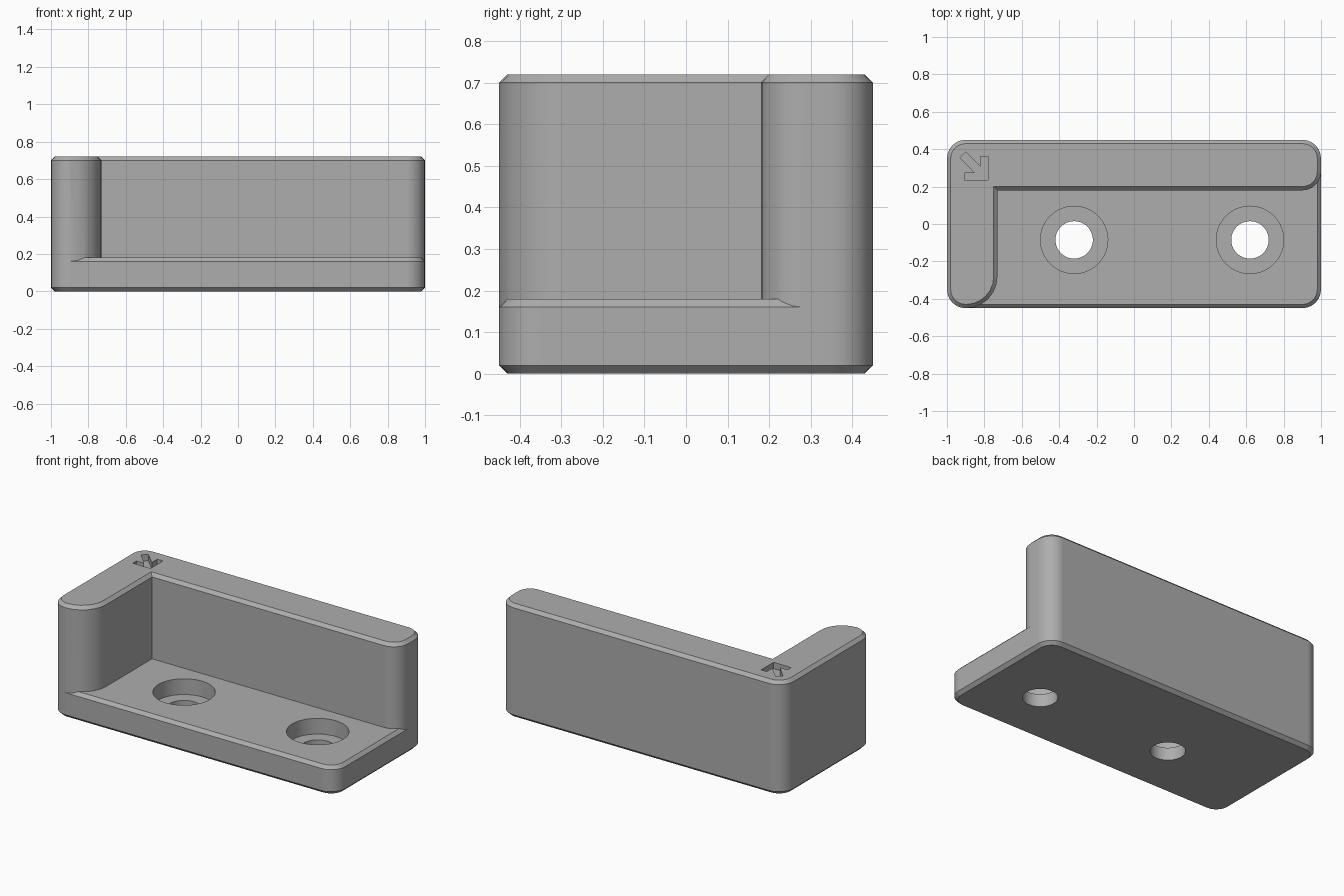
import bpy, bmesh, math
from mathutils import Vector

default = bpy.data.objects.get("Cube")
if default:
    bpy.data.objects.remove(default, do_unlink=True)

grey = bpy.data.materials.new("plain_grey")
grey.use_nodes = True
COLOUR = (0.42, 0.42, 0.42, 1)
grey.diffuse_color = COLOUR
grey.node_tree.nodes["Principled BSDF"].inputs["Base Color"].default_value = COLOUR

CHAMFER, PLATE_TOP, WALL_TOP = 0.02, 0.18, 0.72
ARC_STEPS = 6


def rounded(corners, inset=0.0):
    """Counter-clockwise right-angled outline with rounded corners, pulled in by inset."""
    points = []
    for i, (x, y, r) in enumerate(corners):
        p = Vector((x, y))
        before = (p - Vector(corners[i - 1][:2])).normalized()
        after = (Vector(corners[(i + 1) % len(corners)][:2]) - p).normalized()
        n1 = Vector((before.y, -before.x))
        n2 = Vector((after.y, -after.x))
        if r == 0:
            points.append(p - inset * (n1 + n2))
            continue
        centre = p - r * (n1 + n2)
        for k in range(ARC_STEPS + 1):
            a = math.pi / 2 * k / ARC_STEPS
            points.append(centre + (r - inset) * (n1 * math.cos(a) + n2 * math.sin(a)))
    return points


def loft(name, layers):
    """Closed solid through matching outlines, given as (outline, height)."""
    bm = bmesh.new()
    rings = [[bm.verts.new((p[0], p[1], z)) for p in outline] for outline, z in layers]
    bm.faces.new(rings[0][::-1])
    bm.faces.new(rings[-1])
    for low, high in zip(rings, rings[1:]):
        for i in range(len(low)):
            j = (i + 1) % len(low)
            bm.faces.new((low[i], low[j], high[j], high[i]))
    bmesh.ops.recalc_face_normals(bm, faces=bm.faces)
    mesh = bpy.data.meshes.new(name)
    bm.to_mesh(mesh)
    bm.free()
    mesh.materials.append(grey)
    obj = bpy.data.objects.new(name, mesh)
    bpy.context.collection.objects.link(obj)
    return obj


def chamfered(name, corners, top):
    full, small = rounded(corners), rounded(corners, CHAMFER)
    return loft(name, [(small, 0), (full, CHAMFER), (full, top - CHAMFER), (small, top)])


def cylinder(name, x, y, radius, low, high, sides=64):
    ring = [(x + radius * math.cos(math.tau * i / sides),
             y + radius * math.sin(math.tau * i / sides)) for i in range(sides)]
    return loft(name, [(ring, low), (ring, high)])


def combine(target, other, operation):
    """Apply a boolean and remove the helper."""
    bpy.context.view_layer.objects.active = target
    mod = target.modifiers.new("join", 'BOOLEAN')
    mod.operation, mod.object, mod.solver = operation, other, 'EXACT'
    bpy.ops.object.modifier_apply(modifier=mod.name)
    bpy.data.objects.remove(other, do_unlink=True)


# Base plate and the L-shaped wall standing on it
bracket = chamfered("corner_bracket", [(-1, -0.45, 0.1), (1, -0.45, 0.1),
                                       (1, 0.45, 0.1), (-1, 0.45, 0.1)], PLATE_TOP)
wall = chamfered("wall", [(-1, -0.45, 0.1), (-0.73, -0.45, 0.169), (-0.73, 0.18, 0),
                          (1, 0.18, 0.1), (1, 0.45, 0.1), (-1, 0.45, 0.1)], WALL_TOP)
combine(bracket, wall, 'UNION')

# Counterbored screw holes
for hole_x in (-0.32, 0.62):
    combine(bracket, cylinder("bore", hole_x, -0.085, 0.1, -0.1, 0.3), 'DIFFERENCE')
    combine(bracket, cylinder("counterbore", hole_x, -0.085, 0.18, 0.08, 0.3), 'DIFFERENCE')

# Engraved arrow pointing into the corner
arrow = [(-0.93, 0.355), (-0.85, 0.272), (-0.905, 0.272), (-0.905, 0.235), (-0.78, 0.235),
         (-0.78, 0.36), (-0.82, 0.36), (-0.82, 0.305), (-0.9, 0.385)]
combine(bracket, loft("arrow", [(arrow, WALL_TOP - 0.04), (arrow, WALL_TOP + 0.1)]), 'DIFFERENCE')

# Smooth rounds, crisp edges
bpy.ops.object.select_all(action='DESELECT')
bracket.select_set(True)
bpy.context.view_layer.objects.active = bracket
bpy.ops.object.shade_smooth_by_angle(angle=math.radians(30))
weighted = bracket.modifiers.new("weighted_normals", 'WEIGHTED_NORMAL')
weighted.keep_sharp = True
